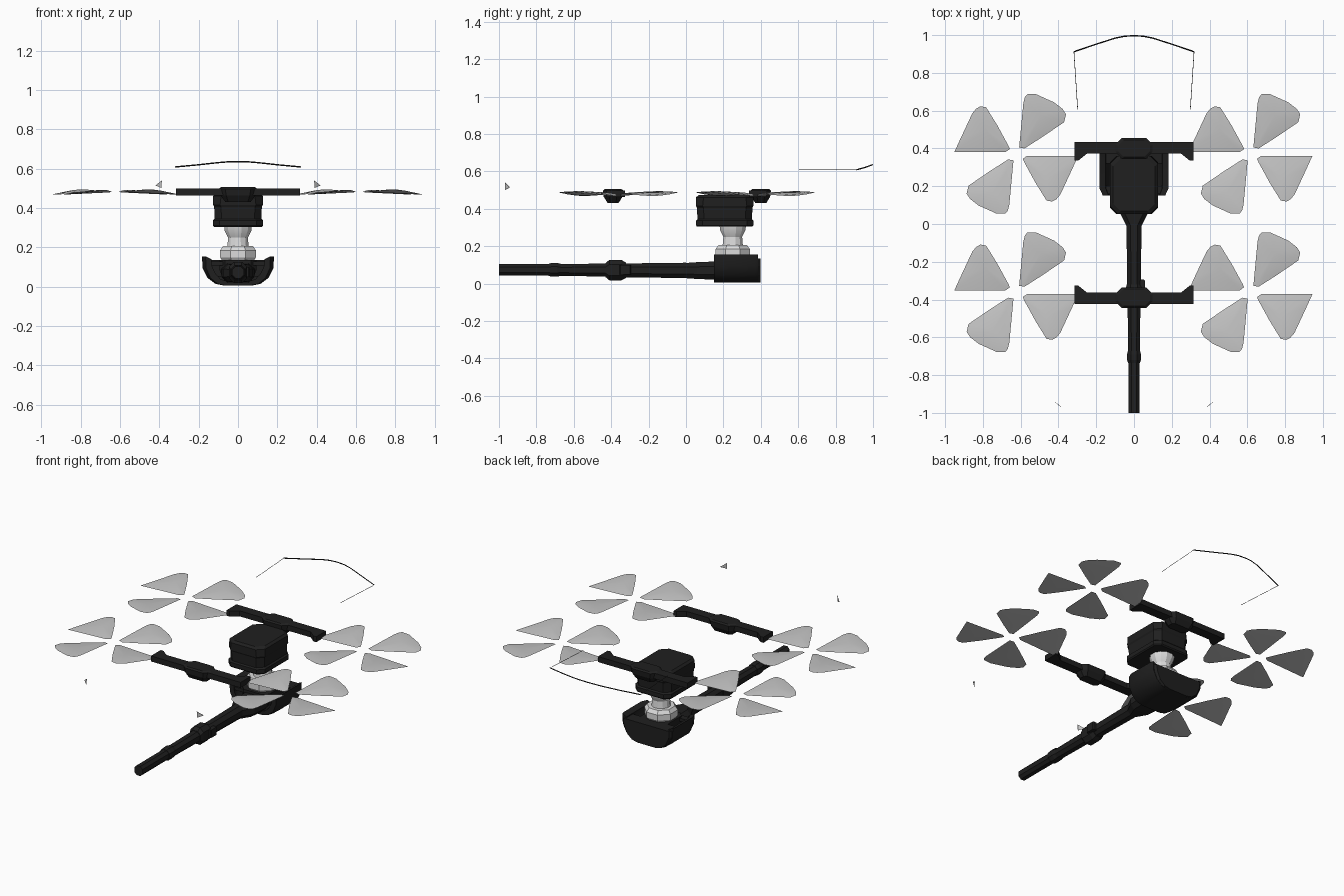
import bpy, bmesh, math

if "Cube" in bpy.data.objects:
    bpy.data.objects.remove(bpy.data.objects["Cube"])


def material(name, v):
    m = bpy.data.materials.new(name)
    m.diffuse_color = (v, v, v, 1)
    m.use_nodes = True
    m.node_tree.nodes["Principled BSDF"].inputs["Base Color"].default_value = m.diffuse_color
    return m


BLACK = material("matte black", 0.014)
WHITE = material("pale plastic", 0.72)
GREY = material("blade grey", 0.56)


def finish(name, bm, mat, smooth=None):
    bmesh.ops.recalc_face_normals(bm, faces=bm.faces)
    me = bpy.data.meshes.new(name)
    bm.to_mesh(me)
    bm.free()
    me.materials.append(mat)
    ob = bpy.data.objects.new(name, me)
    bpy.context.collection.objects.link(ob)
    if smooth:
        bpy.ops.object.select_all(action='DESELECT')
        ob.select_set(True)
        bpy.context.view_layer.objects.active = ob
        bpy.ops.object.shade_smooth_by_angle(angle=math.radians(smooth))
    return ob


def loft(name, rings, mat, smooth=None):
    """Skin a list of equally long point rings and cap both ends."""
    bm = bmesh.new()
    vs = [[bm.verts.new(p) for p in r] for r in rings]
    n = len(vs[0])
    for a, b in zip(vs, vs[1:]):
        for i in range(n):
            j = (i + 1) % n
            bm.faces.new((a[i], a[j], b[j], b[i]))
    bm.faces.new(vs[0])
    bm.faces.new(vs[-1])
    return finish(name, bm, mat, smooth)


def prism(name, outline, z0, z1, mat):
    return loft(name, [[(x, y, z) for x, y in outline] for z in (z0, z1)], mat)


def chamfer_rect(cx, cy, hx, hy, c):
    q = [(hx, hy - c), (hx - c, hy), (c - hx, hy), (-hx, hy - c),
         (-hx, c - hy), (c - hx, -hy), (hx - c, -hy), (hx, c - hy)]
    return [(cx + x, cy + y) for x, y in q]


def stack(name, cx, cy, levels, mat, smooth=None):
    """Levels are (z, half x, half y, corner cut)."""
    return loft(name, [[(x, y, z) for x, y in chamfer_rect(cx, cy, hx, hy, c)]
                       for z, hx, hy, c in levels], mat, smooth)


def along_y(name, levels, mat):
    """Levels are (y, half width, z low, z high)."""
    rings = []
    for y, hx, a, b in levels:
        hz = (b - a) / 2
        c = min(hx, hz) * 0.55
        rings.append([(x, y, z) for x, z in chamfer_rect(0, (a + b) / 2, hx, hz, c)])
    return loft(name, rings, mat)


# Rotor blades: two stacked two-blade propellers of opposite pitch per rotor
BLADE_A = [(-.328, .010), (-.297, .078), (-.233, .215), (-.212, .240), (-.190, .252),
           (-.160, .247), (-.101, .152), (-.043, .046), (-.034, .026), (-.057, .010)]
BLADE_B = [(.015, .034), (.037, .268), (.045, .300), (.058, .316), (.105, .316),
           (.200, .273), (.245, .238), (.263, .210), (.253, .168), (.137, .089), (.043, .029)]


def blade(name, pts, pitch, mid, cx, cy, flip):
    a = math.radians(mid)
    tx, ty = -math.sin(a), math.cos(a)
    n = len(pts)
    gx, gy = sum(p[0] for p in pts) / n, sum(p[1] for p in pts) / n
    bm = bmesh.new()

    def add(x, y, dz):
        z = .481 + pitch * (x * tx + y * ty) + dz
        return bm.verts.new((cx + flip * x, cy + flip * y, z))
    rim = [add(x, y, 0) for x, y in pts]
    # cambered upper skin and flatter lower skin
    for dome in (.006, -.002):
        inner = [add(gx + (x - gx) * .65, gy + (y - gy) * .65, dome * .8) for x, y in pts]
        c = add(gx, gy, dome)
        for i in range(n):
            j = (i + 1) % n
            bm.faces.new((rim[i], rim[j], inner[j], inner[i]))
            bm.faces.new((inner[i], inner[j], c))
    finish(name, bm, GREY, 30)


for cx in (-.623, .617):
    for cy in (.371, -.361):
        for flip in (1, -1):
            blade("rotor_blade_lower", BLADE_A, -.09, 152, cx, cy, flip)
            blade("rotor_blade_upper", BLADE_B, .09, 60, cx, cy, flip)

# Cross bars with flared ends and central hubs
for name, cy, s in (("rear_crossbar", .40, -1), ("front_crossbar", -.39, 1)):
    half = [(.315, -.034), (.315, .064), (.295, .064), (.250, .028), (.10, .028)]
    out = half + [(-x, y) for x, y in reversed(half)]
    prism(name, [(x, cy + s * y) for x, y in out], .464, .499, BLACK)
    stack(name + "_hub", 0, cy, [(.432, .065, .03, .015), (.465, .09, .05, .03),
                                 (.498, .10, .054, .035), (.506, .085, .045, .03)], BLACK)

# Main body with lower collar
stack("body", 0, .207, [(.305, .122, .148, .03), (.312, .128, .154, .035), (.337, .128, .154, .035),
                        (.345, .119, .146, .035), (.405, .121, .148, .035), (.415, .126, .153, .035),
                        (.462, .126, .153, .04), (.474, .112, .139, .04)], BLACK)


# Pale neck between body and cradle
def round_stack(name, cy, levels, sides, mat):
    loft(name, [[(r * math.cos(2 * math.pi * (i + .5) / sides),
                  cy + r * math.sin(2 * math.pi * (i + .5) / sides), z) for i in range(sides)]
                for z, r in levels], mat, 25)


round_stack("neck", .25, [(.19, .058), (.215, .055), (.25, .052), (.285, .07), (.31, .073)], 12, WHITE)
round_stack("neck_collar", .25, [(.08, .085), (.135, .088), (.15, .099), (.185, .099), (.207, .082)], 8, WHITE)

# Cradle: U-shaped shell, closed at the back, open at the front
outer = [(.183, .155), (.180, .095), (.155, .045), (.115, .015), (.07, .006)]
inner = [(.07, .03), (.10, .04), (.125, .065), (.145, .10), (.150, .14)]
half = outer + inner
u_ring = outer + [(-x, z) for x, z in reversed(outer)] + \
    [(-x, z) for x, z in reversed(inner)] + inner
bm = bmesh.new()
rings = []
for y, k in ((.15, .9), (.19, 1), (.37, 1), (.385, .97)):
    rings.append([bm.verts.new((x * k, y, z)) for x, z in u_ring])
n, m = len(u_ring), len(outer)
for a, b in zip(rings, rings[1:]):
    for i in range(n):
        j = (i + 1) % n
        bm.faces.new((a[i], a[j], b[j], b[i]))
# end strips join each outer point to its matching inner point
for r in (rings[0], rings[-1]):
    for i in range(2 * m - 1):
        bm.faces.new((r[i], r[i + 1], r[n - 2 - i], r[n - 1 - i]))
finish("cradle_shell", bm, BLACK, 30)

back = outer + [(-x, z) for x, z in reversed(outer)]
loft("cradle_back", [[(x * k, y, min(z, .135)) for x, z in back]
                     for y, k in ((.32, .96), (.38, .97), (.398, .88))], BLACK)
stack("cradle_core", 0, .25, [(.02, .07, .09, .02), (.09, .095, .10, .03), (.135, .095, .10, .03)], BLACK)
for z in (.045, .118):
    along_y("cradle_rib", [(.16, .155 if z > .1 else .115, z - .01, z + .01),
                           (.20, .155 if z > .1 else .115, z - .01, z + .01)], BLACK)

# Tail boom: wedge, tube segments, clamp and sleeve
along_y("boom_wedge", [(-.01, .040, .03, .11), (.06, .075, .025, .115), (.20, .085, .02, .12)], BLACK)
along_y("boom_inner", [(-.33, .036, .034, .108), (.0, .040, .030, .112)], BLACK)
along_y("boom_clamp", [(-.43, .038, .035, .110), (-.41, .045, .018, .127),
                       (-.345, .045, .018, .127), (-.32, .038, .03, .112)], BLACK)
along_y("boom_middle", [(-.72, .031, .042, .104), (-.40, .034, .038, .108)], BLACK)
along_y("boom_sleeve", [(-.735, .032, .042, .106), (-.72, .037, .037, .111),
                        (-.69, .037, .037, .111), (-.67, .032, .042, .106)], BLACK)
along_y("boom_outer", [(-1, .029, .043, .104), (-.72, .029, .043, .104)], BLACK)
stack("clamp_knob", .045, -.325, [(.05, .014, .03, .005), (.10, .014, .03, .005)], BLACK)


# Thin wire guard behind the rear bar
def wire(name, pts, r):
    cu = bpy.data.curves.new(name, 'CURVE')
    cu.dimensions = '3D'
    cu.bevel_depth = r
    cu.bevel_resolution = 0
    sp = cu.splines.new('POLY')
    sp.points.add(len(pts) - 1)
    for p, co in zip(sp.points, pts):
        p.co = (*co, 1)
    cu.materials.append(BLACK)
    bpy.context.collection.objects.link(bpy.data.objects.new(name, cu))


arc = [(.318, .912, .609), (.20, .952, .620), (.10, .984, .631), (.05, .994, .635)]
wire("guard_arc", arc + [(0, .997, .636)] + [(-x, y, z) for x, y, z in reversed(arc)], .0035)
for s in (1, -1):
    wire("guard_leg", [(s * .318, .912, .608), (s * .298, .605, .608)], .0015)
    # Small front winglets
    tip = [(s * .42, -.943, .515), (s * .387, -.967, .54), (s * .389, -.967, .502)]
    loft("front_winglet", [tip, [(x, y + .002, z) for x, y, z in tip]], GREY)
